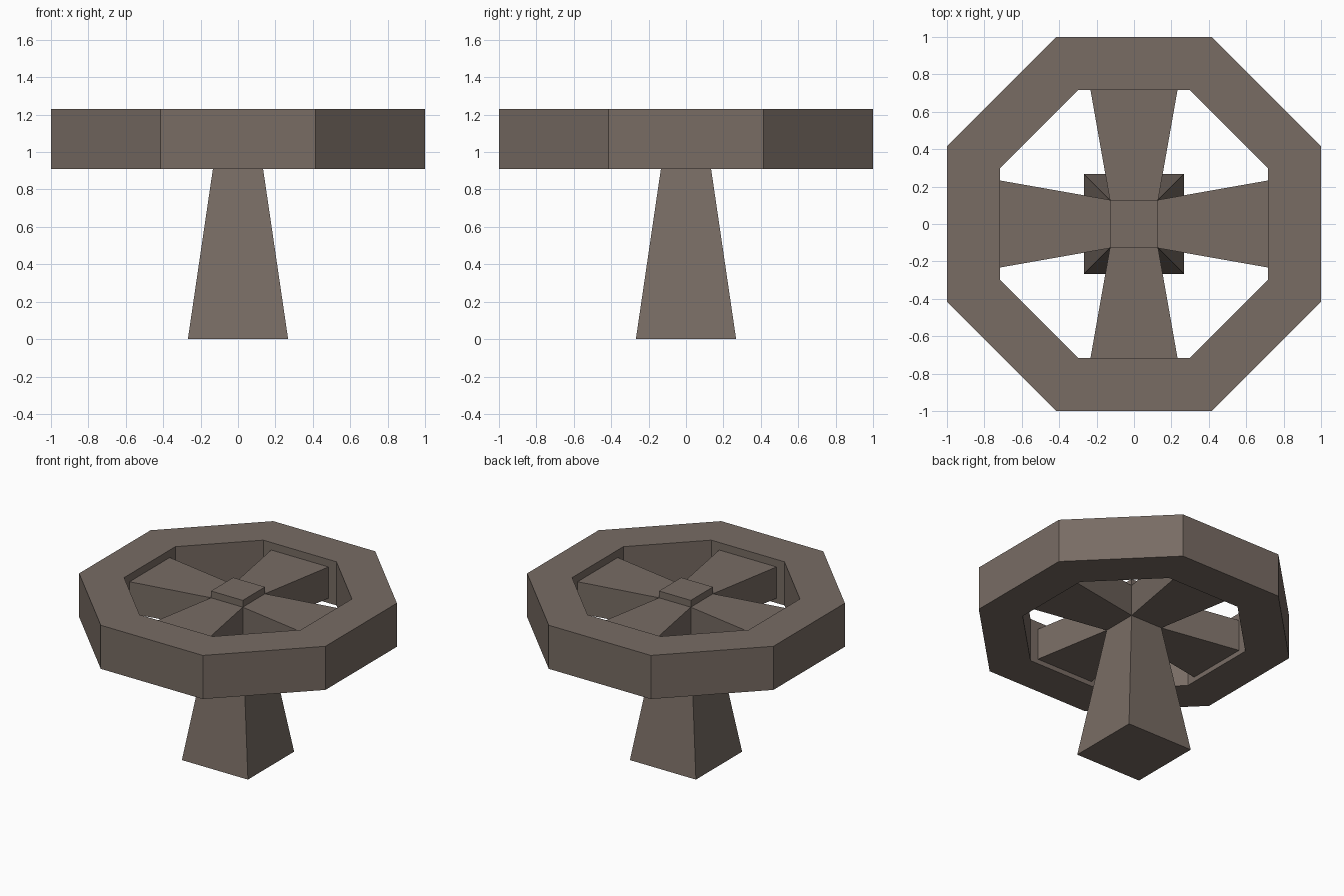
import bpy, bmesh, math

if "Cube" in bpy.data.objects:
    bpy.data.objects.remove(bpy.data.objects["Cube"])

mat = bpy.data.materials.new("brown_grey")
mat.diffuse_color = (0.188, 0.150, 0.127, 1)
mat.use_nodes = True
mat.node_tree.nodes["Principled BSDF"].inputs["Base Color"].default_value = mat.diffuse_color


def build(name, verts, faces):
    me = bpy.data.meshes.new(name)
    bm = bmesh.new()
    vs = [bm.verts.new(v) for v in verts]
    for f in faces:
        bm.faces.new([vs[i] for i in f])
    bmesh.ops.recalc_face_normals(bm, faces=bm.faces)
    bm.to_mesh(me)
    bm.free()
    me.materials.append(mat)
    ob = bpy.data.objects.new(name, me)
    bpy.context.collection.objects.link(ob)
    return ob


def loft(name, outlines):
    """Closed solid between two matching outlines of n points."""
    a, b = outlines
    n = len(a)
    faces = [list(range(n)), list(range(n, 2 * n))]
    faces += [(i, (i + 1) % n, n + (i + 1) % n, n + i) for i in range(n)]
    return build(name, a + b, faces)


def square(h, z):
    return [(-h, -h, z), (h, -h, z), (h, h, z), (-h, h, z)]


# Octagonal rim with a flat band section
def octagon(apothem, z):
    r = apothem / math.cos(math.pi / 8)
    return [(r * math.cos(math.pi * (k + 0.5) / 4), r * math.sin(math.pi * (k + 0.5) / 4), z)
            for k in range(8)]


loops = [octagon(1.0, 0.91), octagon(1.0, 1.23), octagon(0.717, 1.23), octagon(0.717, 0.91)]
build("wheel_rim", sum(loops, []),
      [(l * 8 + i, l * 8 + (i + 1) % 8, (l + 1) % 4 * 8 + (i + 1) % 8, (l + 1) % 4 * 8 + i)
       for l in range(4) for i in range(8)])

# Tapered post and hub block
loft("post", (square(0.268, 0), square(0.129, 0.945)))
loft("hub", (square(0.129, 0.945), square(0.129, 1.225)))

# Four spokes that widen towards the rim
for k in range(4):
    s = [[(0.129, -0.129, z), (0.718, -0.233, z), (0.718, 0.233, z), (0.129, 0.129, z)]
         for z in (0.945, 1.175)]
    spoke = loft(f"spoke_{k + 1}", s)
    spoke.rotation_euler.z = k * math.pi / 2
